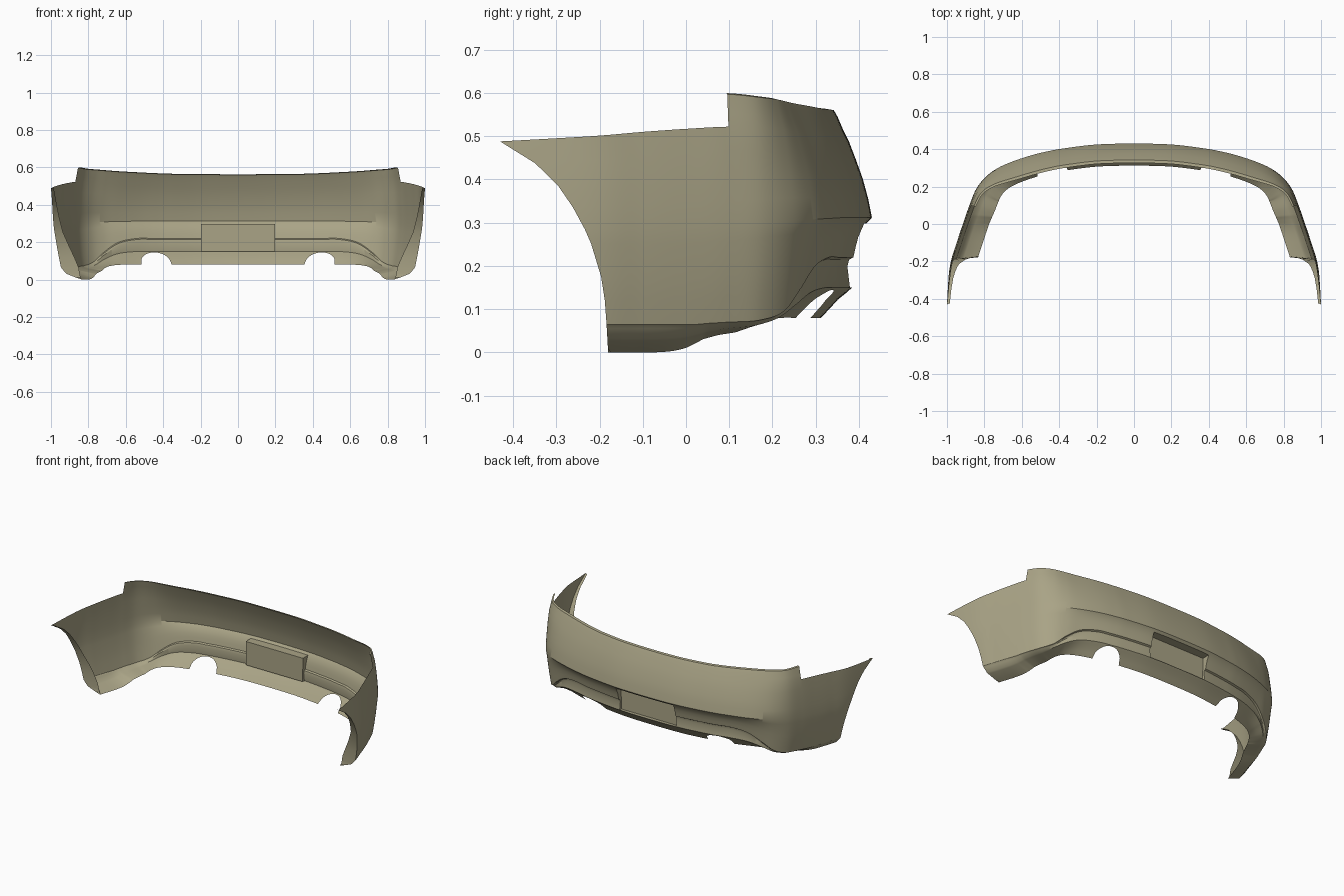
import bpy, bmesh, math
from mathutils import Vector

if "Cube" in bpy.data.objects:
    bpy.data.objects.remove(bpy.data.objects["Cube"])

# Plan nodes, centre to wheel arch: x, y, top z, shoulder z, crease z, ridge z, bottom z, side weight
NODES = [
    (0, .43, .56, .49, .312, .22, .08, 0),
    (.2, .425, .561, .49, .312, .22, .08, 0),
    (.37, .405, .563, .492, .312, .22, .08, 0),
    (.46, .389, .566, .495, .312, .22, .08, 0),
    (.55, .367, .57, .497, .312, .22, .08, 0),
    (.65, .334, .575, .50, .31, .20, .08, .05),
    (.73, .298, .58, .507, .308, .15, .075, .2),
    (.795, .25, .585, .515, .305, .095, .065, .5),
    (.845, .185, .59, .52, .30, .075, .05, .85),
    (.88, .1, .597, .522, .292, .07, .04, 1),
    (.915, 0, .597, .517, .288, .065, .02, 1),
    (.948, -.1, .597, .51, .285, .065, .005, 1),
    (.983, -.22, .597, .50, .285, .065, 0, 1),
    (1.01, -.43, .597, .488, .285, .065, 0, 1)]
# Section rows: level (0 bottom, 1 ridge, 2 crease, 3 shoulder, 4 top), inset at back, inset at side
ROWS = [(0, .118, .14), (.15, .098, .11), (.3, .079, .085), (.42, .058, .066), (.5, .046, .055),
        (.85, .052, .036), (.96, .048, .031), (1, .038, .028), (1.25, .033, .018), (1.5, .027, .01),
        (1.85, .013, .002), (2, 0, 0), (2.25, .009, 0), (2.5, .021, .002), (2.75, .037, .005),
        (3, .054, .01), (3.4, .068, .016), (3.8, .08, .022), (4, .088, .025), (4.9, .104, .035)]
# Wheel arch edge (z, y) and its inward flange (z, x)
ARCH = [(0, -.18), (.07, -.184), (.15, -.19), (.23, -.21), (.31, -.245), (.38, -.29), (.435, -.345), (.488, -.43)]
FLANGE = [(0, .84), (.08, .855), (.15, .89), (.25, .935), (.35, .96), (.488, .985)]
SUB = 12
NOTCH = 9 * SUB
LAST = len(NODES) - 1


def lerp_table(tab, t):
    if t <= tab[0][0]:
        return tab[0][1]
    for (a, p), (b, q) in zip(tab, tab[1:]):
        if t <= b:
            return p + (q - p) * (t - a) / (b - a)
    return tab[-1][1]


def node(i):
    if i < 0:
        n = NODES[-i]
        return (-n[0],) + n[1:]
    return NODES[min(i, LAST)]


def spline(s):
    i = min(int(s), LAST - 1)
    t = s - i
    out = []
    for a, b, c, d in zip(*(node(i + j) for j in (-1, 0, 1, 2))):
        m, n = (c - a) / 2, (d - b) / 2
        out.append((2*t**3 - 3*t*t + 1)*b + (t**3 - 2*t*t + t)*m + (3*t*t - 2*t**3)*c + (t**3 - t*t)*n)
    return out


BACK = [(k, b) for k, b, _ in ROWS]
SIDE = [(k, c) for k, _, c in ROWS]


def surface(s, k):
    x, y, top, sh, cr, rd, bt, w = spline(s)
    levels = (bt, rd, cr, sh, top, top + .003)
    i = min(int(k), 4)
    z = levels[i] + (levels[i + 1] - levels[i]) * (k - i)
    # Exhaust cutout arches trim the lower edge
    u = abs(x - .46) / .09
    if u < 1 and k < 1:
        z = max(z, bt + .065 * math.sqrt(1 - u * u))
        k = (z - bt) / (rd - bt)
    # Pull the side back to the wheel arch line
    if y < .05:
        y = .05 + (y - .05) * (lerp_table(ARCH, z) - .05) / -.48
        lo, hi = 0, LAST
        for _ in range(22):
            mid = (lo + hi) / 2
            lo, hi = (mid, hi) if spline(mid)[1] > y else (lo, mid)
        s = lo
        x = spline(s)[0]
    a, b = spline(max(s - .05, 0)), spline(min(s + .05, LAST))
    n = Vector((a[1] - b[1], b[0] - a[0]))
    if s < .05:
        n.x = 0
    n.normalize()
    n.y *= min(1, max(0, y / .2))
    n.normalize()
    d = lerp_table(BACK, k) * (1 - w) + lerp_table(SIDE, k) * w
    return x - n.x * d, y - n.y * d, z


# Bumper skin
bm = bmesh.new()
count = LAST * SUB
half = []
for c in range(count + 1):
    half.append([surface(c / SUB, r[0]) for r in ROWS])
# Flange folded in around the wheel arch
half.append([(min(p[0], lerp_table(FLANGE, p[2])), p[1] + .006, p[2]) for p in half[-1]])
cols = []
for c in range(-count - 1, count + 2):
    sg = -1 if c < 0 else 1
    cols.append([bm.verts.new((sg * x, y, z)) for x, y, z in half[abs(c)]])
plate = []
for i in range(len(cols) - 1):
    c = max(abs(i - count - 1), abs(i - count))
    for j in range(len(ROWS) - 1):
        if ROWS[j][0] >= 3 and c > NOTCH:
            continue
        f = bm.faces.new((cols[i + 1][j], cols[i][j], cols[i][j + 1], cols[i + 1][j + 1]))
        if c <= SUB and .5 <= ROWS[j][0] < 1.85:
            plate.append(f)

# Number plate recess pressed into the skin
bmesh.ops.inset_region(bm, faces=plate, thickness=.01, use_boundary=True, use_even_offset=True)
for v in {v for f in plate for v in f.verts}:
    v.co.y = .362
bmesh.ops.remove_doubles(bm, verts=bm.verts[:], dist=.0002)
bmesh.ops.delete(bm, geom=[v for v in bm.verts if not v.link_faces], context='VERTS')
bm.normal_update()
if sum(f.normal.y * f.calc_area() for f in bm.faces) < 0:
    bmesh.ops.reverse_faces(bm, faces=bm.faces[:])

mesh = bpy.data.meshes.new("rear_bumper")
bm.to_mesh(mesh)
bm.free()
bumper = bpy.data.objects.new("rear_bumper", mesh)
bpy.context.collection.objects.link(bumper)
mat = bpy.data.materials.new("olive_paint")
mat.diffuse_color = (.4, .37, .24, 1)
mat.use_nodes = True
mat.node_tree.nodes["Principled BSDF"].inputs["Base Color"].default_value = mat.diffuse_color
mesh.materials.append(mat)
bpy.context.view_layer.objects.active = bumper
bumper.select_set(True)
bpy.ops.object.shade_smooth_by_angle(angle=math.radians(30))
